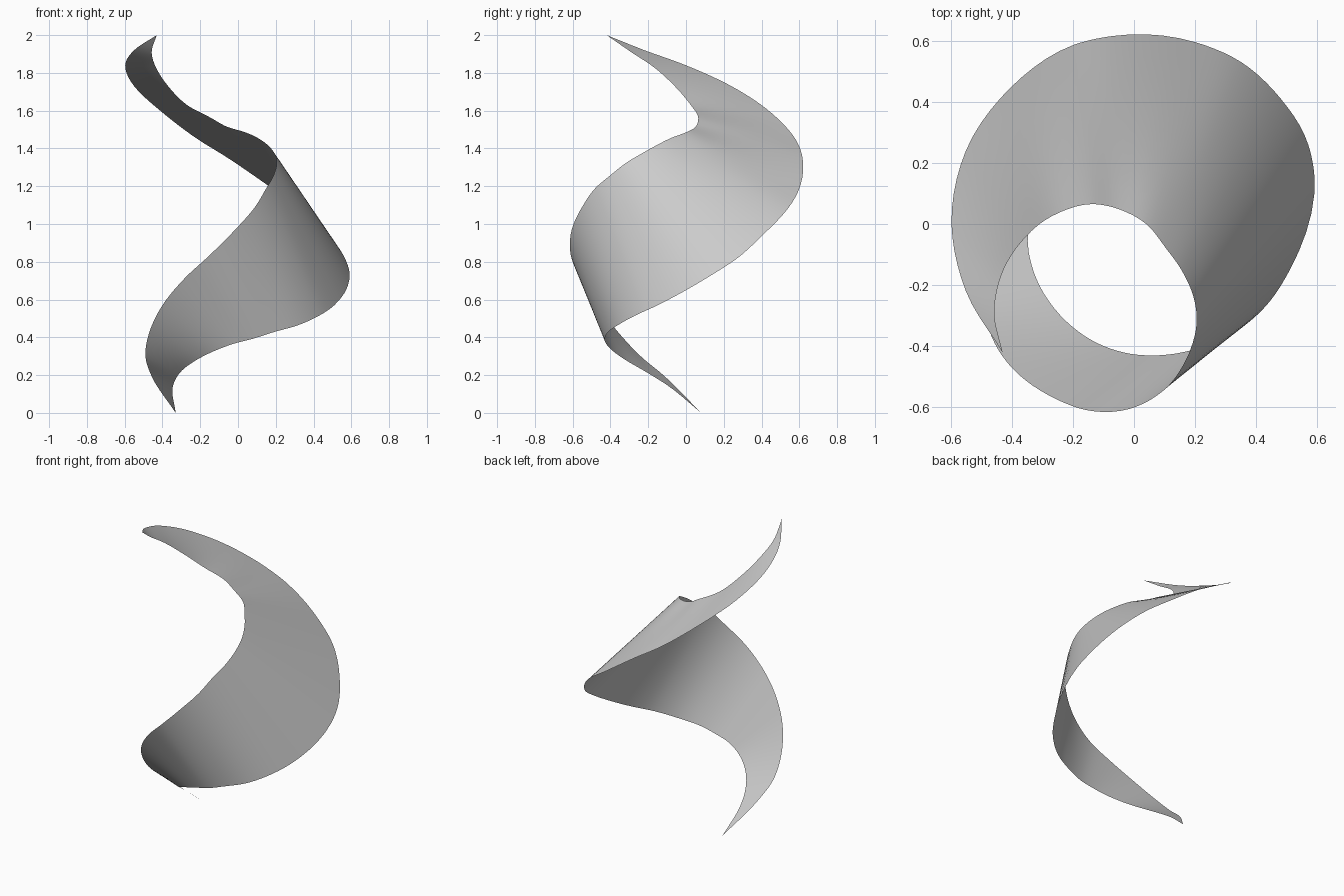
import bpy, bmesh
from mathutils import Vector

if "Cube" in bpy.data.objects:
    bpy.data.objects.remove(bpy.data.objects["Cube"])

# Matching stations along the two edges of the ribbon, bottom tip to top tip
lower_edge = [
    (-.33, .08, 0), (-.345, -.09, .14), (-.31, -.20, .21), (-.22, -.32, .28),
    (-.12, -.39, .33), (-.01, -.425, .37), (.07, -.43, .39), (.18, -.415, .425),
    (.32, -.36, .465), (.43, -.27, .515), (.51, -.15, .57), (.59, .16, .745),
    (.57, .26, .81), (.48, .41, .945), (.35, .53, 1.07), (.20, .595, 1.175),
    (-.07, .615, 1.36), (-.20, .585, 1.44), (-.40, .45, 1.59), (-.55, .24, 1.73),
    (-.597, 0, 1.84), (-.55, -.22, 1.92), (-.43, -.42, 2)]
upper_edge = [
    (-.33, .08, 0), (-.46, -.12, .20), (-.49, -.24, .30), (-.465, -.37, .44),
    (-.40, -.47, .57), (-.28, -.56, .715), (-.15, -.61, .835), (-.015, -.605, .97),
    (.09, -.55, 1.09), (.15, -.48, 1.19), (.185, -.41, 1.25), (.205, -.30, 1.335),
    (.195, -.24, 1.37), (.155, -.15, 1.42), (.105, -.08, 1.455), (.04, 0, 1.485),
    (-.07, .055, 1.52), (-.14, .065, 1.56), (-.27, .025, 1.63), (-.37, -.06, 1.73),
    (-.435, -.17, 1.83), (-.457, -.29, 1.91), (-.43, -.42, 2)]


def spline(points, steps=5):
    """Smooth curve through the points, non-uniform tangents."""
    p = [Vector(v) for v in points]
    p = [2 * p[0] - p[1]] + p + [2 * p[-1] - p[-2]]
    out = []
    for a, b, c, d in zip(p, p[1:], p[2:], p[3:]):
        l0, l1, l2 = ((b - a).length, (c - b).length, (d - c).length)
        m1 = ((b - a) / l0 * l1 + (c - b) / l1 * l0) / (l0 + l1) * l1
        m2 = ((c - b) / l1 * l2 + (d - c) / l2 * l1) / (l1 + l2) * l1
        for i in range(steps):
            t = i / steps
            out.append((2*t**3 - 3*t**2 + 1) * b + (t**3 - 2*t**2 + t) * m1
                       + (3*t**2 - 2*t**3) * c + (t**3 - t**2) * m2)
    return out + [p[-2]]


# Twisted ribbon: straight rulings between the two edges
ACROSS = 8
bm = bmesh.new()
rows = [[bm.verts.new(a.lerp(b, i / ACROSS)) for i in range(ACROSS + 1)]
        for a, b in zip(spline(lower_edge), spline(upper_edge))]
for r0, r1 in zip(rows, rows[1:]):
    for i in range(ACROSS):
        bm.faces.new((r0[i], r1[i], r1[i + 1], r0[i + 1]))
bmesh.ops.remove_doubles(bm, verts=bm.verts, dist=1e-5)
for f in bm.faces:
    f.smooth = True
mesh = bpy.data.meshes.new("spiral_ribbon")
bm.to_mesh(mesh)
bm.free()
ribbon = bpy.data.objects.new("spiral_ribbon", mesh)
bpy.context.collection.objects.link(ribbon)
